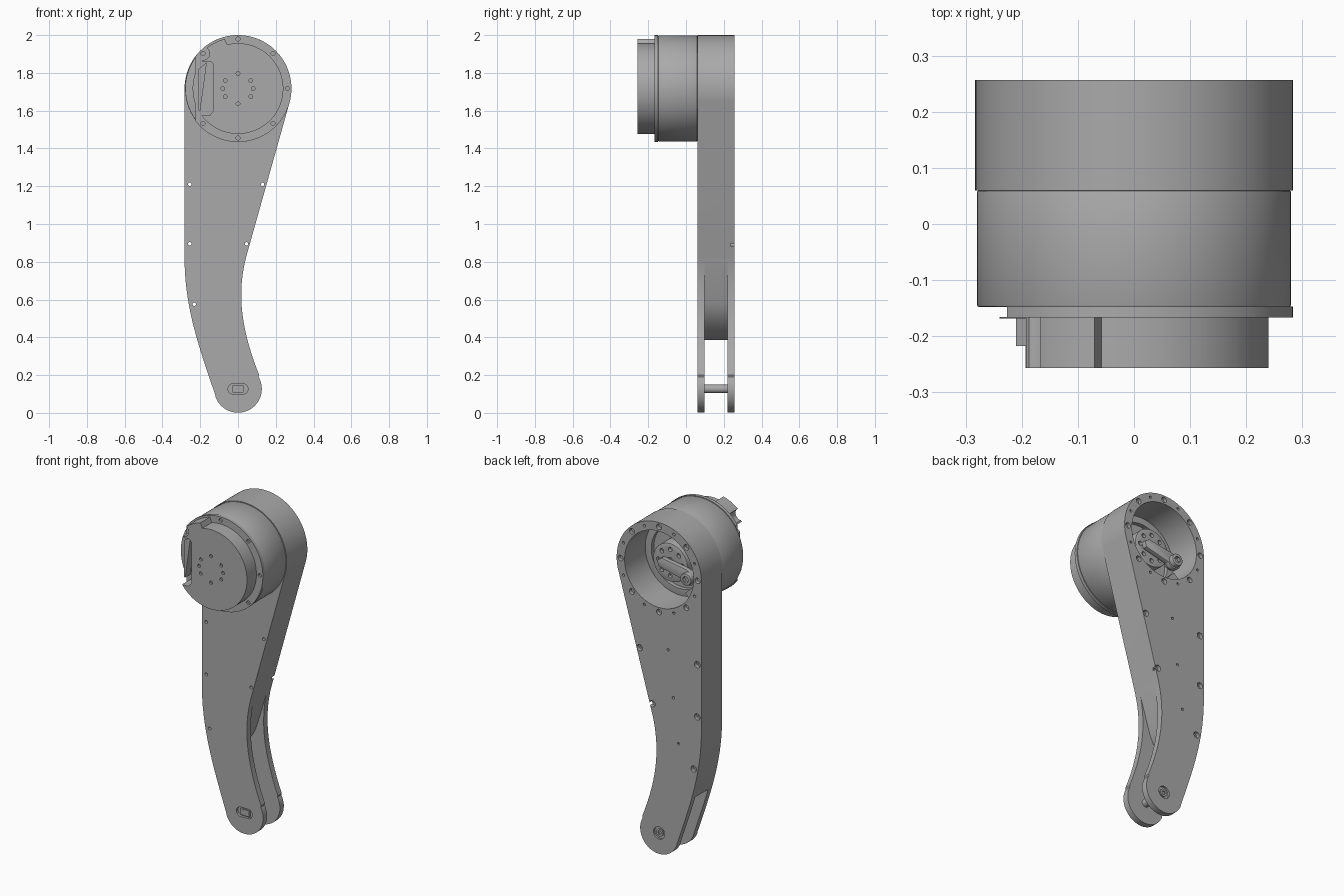
import bpy, bmesh
from math import sin, cos, pi, radians
from mathutils import Vector
from mathutils.geometry import interpolate_bezier

if "Cube" in bpy.data.objects:
    bpy.data.objects.remove(bpy.data.objects["Cube"])

grey = bpy.data.materials.new("machined grey")
grey.use_nodes = True
grey.diffuse_color = (0.4, 0.4, 0.4, 1)
grey.node_tree.nodes["Principled BSDF"].inputs["Base Color"].default_value = (0.4, 0.4, 0.4, 1)

HUB = (0, 1.717)      # joint axis in x, z
FOOT = (0, 0.127)     # lower pin axis
FRONT, BACK = 0.06, 0.257


def arc(c, r, a0=0, a1=360, n=96, closed=True):
    """Points on an arc in the x, z plane."""
    steps = n if closed else n - 1
    return [(c[0] + r * cos(radians(a0 + (a1 - a0) * i / steps)),
             c[1] + r * sin(radians(a0 + (a1 - a0) * i / steps))) for i in range(n)]


def bezier(a, b, c, d, n=20):
    return [(p.x, p.y) for p in interpolate_bezier(Vector(a), Vector(b), Vector(c), Vector(d), n)]


def prism(name, outlines, y0, y1, bevel=0):
    """Extrude one or more x, z outlines along y."""
    bm = bmesh.new()
    for pts in outlines:
        face = bm.faces.new([bm.verts.new((x, y0, z)) for x, z in pts])
        new = bmesh.ops.extrude_face_region(bm, geom=[face])["geom"]
        bmesh.ops.translate(bm, vec=(0, y1 - y0, 0),
                            verts=[v for v in new if isinstance(v, bmesh.types.BMVert)])
    bmesh.ops.recalc_face_normals(bm, faces=bm.faces)
    mesh = bpy.data.meshes.new(name)
    bm.to_mesh(mesh)
    bm.free()
    mesh.materials.append(grey)
    ob = bpy.data.objects.new(name, mesh)
    bpy.context.collection.objects.link(ob)
    if bevel:
        mod = ob.modifiers.new("edge", "BEVEL")
        mod.width, mod.segments, mod.limit_method = bevel, 2, "ANGLE"
        mod.angle_limit = radians(40)
        apply(ob, mod)
    return ob


def apply(ob, mod):
    with bpy.context.temp_override(object=ob, active_object=ob, selected_objects=[ob]):
        bpy.ops.object.modifier_apply(modifier=mod.name)


def cut(ob, outlines, y0, y1, operation="DIFFERENCE"):
    cutter = prism("cutter", outlines, y0, y1)
    cutter.hide_render = True
    mod = ob.modifiers.new("cut", "BOOLEAN")
    mod.object, mod.operation, mod.solver = cutter, operation, "EXACT"
    apply(ob, mod)
    bpy.data.objects.remove(cutter)


def holes(points, r, n=16):
    return [arc(p, r, n=n) for p in points]


def ring(r, count, start=0):
    return arc(HUB, r, start, start + 360, count)


def box(x0, x1, z0, z1):
    return [(x0, z0), (x1, z0), (x1, z1), (x0, z1)]


# Leg: one solid with the bore, fork slot and screw holes cut out
outline = (arc(HUB, 0.283, -13, 180, 60, False)
           + bezier((-0.283, 0.82), (-0.283, 0.55), (-0.2, 0.33), (-0.119, 0.09))
           + arc(FOOT, 0.126, 200, 390, 40, False)
           + bezier((0.112, 0.2), (0.005, 0.47), (-0.005, 0.66), (0.05, 0.85)))
leg = prism("leg", [outline], FRONT, BACK)
slot = ([(0.2, 0.81), (0.041, 0.81)]
        + bezier((-0.03, 0.58), (-0.06, 0.49), (-0.14, 0.42), (-0.23, 0.38), 10)
        + [(-0.4, 0.37), (-0.4, -0.1), (0.2, -0.1)])
cut(leg, [slot], 0.097, 0.22)
cut(leg, [arc(HUB, 0.23)], 0, 0.3)
side_holes = [(-0.255, 1.21), (0.13, 1.21), (-0.255, 0.895), (0.045, 0.895), (-0.232, 0.575)]
cut(leg, holes(side_holes, 0.009), 0, 0.3)
cut(leg, holes(side_holes, 0.019), 0.235, 0.3)
cut(leg, holes(ring(0.257, 8), 0.017), 0.235, 0.3)
cut(leg, holes(ring(0.257, 8, 22.5), 0.008, 12), 0.235, 0.3)
cut(leg, holes([(-0.06, 1.247), (-0.095, 0.968), (-0.13, 0.7)], 0.008, 12), 0.24, 0.3)
# Foot recesses: capsule in front, round counterbore behind
capsule = arc((0.025, FOOT[1]), 0.028, -90, 90, 12, False) + \
          arc((-0.025, FOOT[1]), 0.028, 90, 270, 12, False)
cut(leg, [capsule], 0, 0.075)
cut(leg, [arc(FOOT, 0.037, n=32)], 0.245, 0.3)

# Foot pin with its two ends
pin = prism("foot_pin", [arc(FOOT, 0.023, n=32)], 0.07, 0.252)
cut(pin, [arc(FOOT, 0.012, n=6)], 0.235, 0.3)
pin_flats = prism("pin_flats", [box(-0.03, 0.03, FOOT[1] - 0.018, FOOT[1] + 0.018)], 0.062, 0.08)

# Motor drum, with a shallow step in the face that closes the bore
drum = prism("motor_drum", [arc(HUB, 0.28, n=128)], -0.148, FRONT, 0.004)
cut(drum, [arc(HUB, 0.19)], 0.035, 0.1)

# Flange, trimmed on one side, with a ring of screw holes
flange = prism("motor_flange", [arc(HUB, 0.283, n=128)], -0.167, -0.147)
cut(flange, [box(-0.4, -0.226, 1.4, 2.1)], -0.2, -0.1)
cut(flange, holes(ring(0.262, 8), 0.011), -0.2, -0.155)

# Front cap: round cover with a cable tab, a side pocket and a bolt circle
cover = arc(HUB, 0.24, 134, 464, 100, False) + arc(HUB, 0.272, 105, 133, 14, False)
cap = prism("front_cap", [cover], -0.257, -0.166)
cut(cap, holes(ring(0.262, 8, 45)[2:3], 0.035, 24), -0.3, -0.1)
pocket = [(-0.4, 1.575), (-0.15, 1.575), (-0.13, 1.6), (-0.13, 1.845), (-0.145, 1.86), (-0.4, 1.86)]
cut(cap, [pocket], -0.3, -0.168)
bolts = ring(0.08, 2, 90) + [p for a in (0, 32, -32, 148, 180, 212)
                             for p in ring(0.08, 1, a)]
cut(cap, holes(bolts, 0.01), -0.3, -0.245)

# Cable connector sitting in the pocket
connector = prism("connector", [[(-0.21, 1.6), (-0.2, 1.6), (-0.165, 1.855), (-0.21, 1.82)]],
                  -0.217, -0.165)

# Output hub inside the bore
hub = prism("output_hub", [arc(HUB, 0.115, n=64)], 0.03, 0.15, 0.004)
cut(hub, holes(ring(0.08, 8), 0.013), 0.13, 0.2)
cut(hub, [arc(HUB, 0.03, n=32)], 0.1, 0.2)

# Crank lever from the hub to an eccentric bolt
ECC = (-0.14, 1.672)
lever_shape = arc(ECC, 0.045, 165, 335, 20, False) + [(0.06, 1.69), (0.07, 1.725)] + \
              [(0.04, 1.745), (-0.13, 1.718)]
lever = prism("crank_lever", [lever_shape], 0.148, 0.178, 0.003)
bolt = prism("crank_bolt", [arc(ECC, 0.036, n=32)], 0.13, 0.205, 0.004)
cut(bolt, [arc(ECC, 0.02, n=6)], 0.185, 0.3)

# Stop block on the bore wall
stop = prism("bore_stop", [[(-0.2, 1.58), (-0.14, 1.52), (-0.1, 1.56), (-0.16, 1.62)]], 0.05, 0.15)

# Smooth shading with sharp edges kept
for ob in bpy.context.collection.objects:
    ob.select_set(ob.type == "MESH")
bpy.context.view_layer.objects.active = leg
bpy.ops.object.shade_smooth_by_angle(angle=radians(30))
